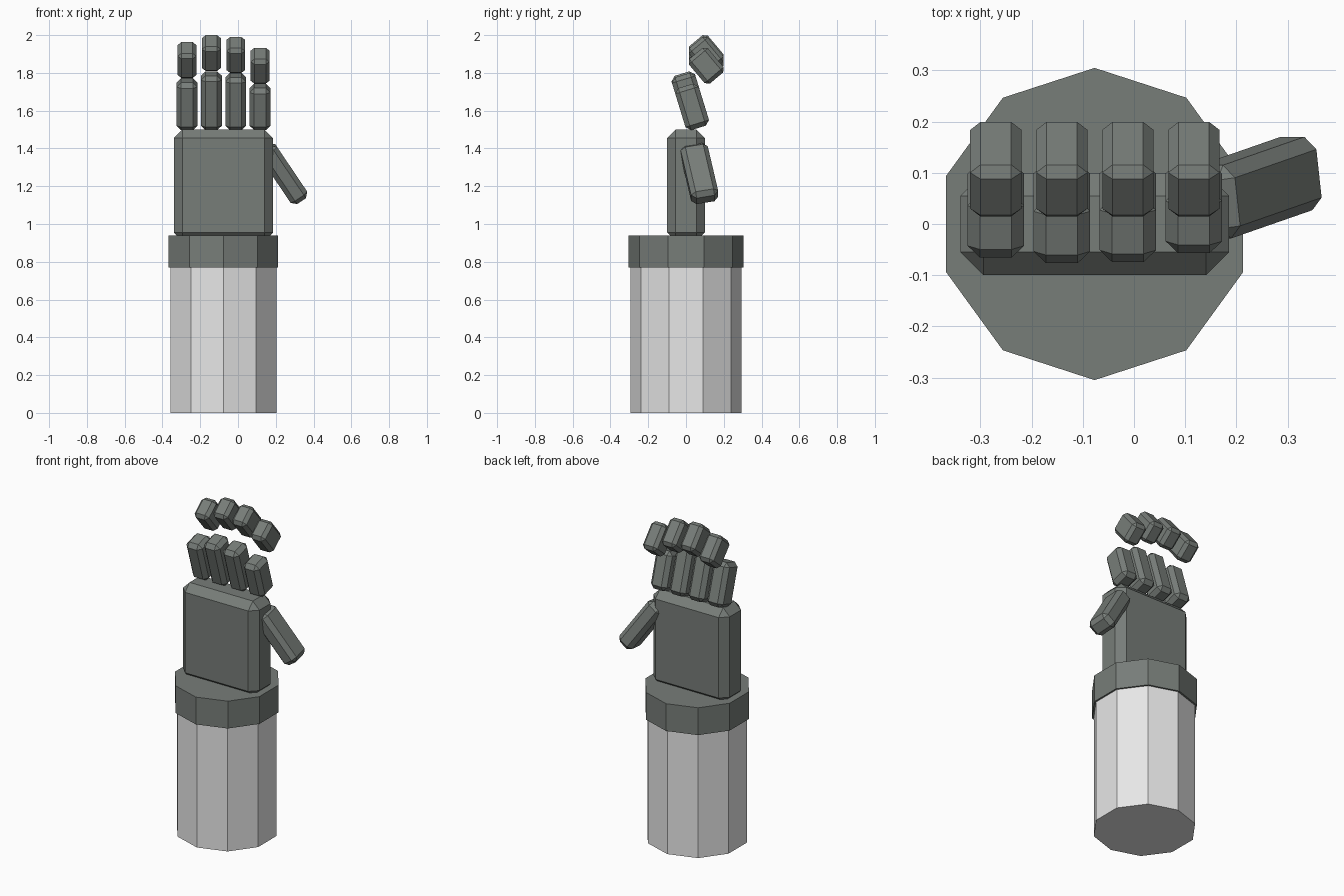
import bpy
import bmesh
from math import radians
from mathutils import Euler, Matrix

cube = bpy.data.objects.get("Cube")
if cube:
    bpy.data.objects.remove(cube, do_unlink=True)


def make_material(name, color):
    mat = bpy.data.materials.new(name)
    mat.use_nodes = True
    mat.diffuse_color = color
    mat.node_tree.nodes["Principled BSDF"].inputs["Base Color"].default_value = color
    return mat


glove_grey = make_material("dark_grey_green", (0.185, 0.205, 0.19, 1))
sleeve_grey = make_material("light_grey", (0.8, 0.8, 0.8, 1))


def finish(bm, name, mat):
    mesh = bpy.data.meshes.new(name)
    bm.to_mesh(mesh)
    bm.free()
    mesh.materials.append(mat)
    obj = bpy.data.objects.new(name, mesh)
    bpy.context.collection.objects.link(obj)
    return obj


def decagon_prism(name, radius, z0, z1, mat):
    """Ten-sided column with a corner pointing forward and back."""
    bm = bmesh.new()
    place = Matrix.Translation((-0.077, 0, (z0 + z1) / 2)) @ Matrix.Rotation(radians(18), 4, "Z")
    bmesh.ops.create_cone(bm, cap_ends=True, segments=10, radius1=radius,
                          radius2=radius, depth=z1 - z0, matrix=place)
    # Put a corner on the y axis whatever the primitive's starting angle
    offset = min(abs(v.co.x + 0.077) for v in bm.verts)
    if offset > 0.01:
        bmesh.ops.rotate(bm, verts=bm.verts, cent=(-0.077, 0, 0),
                         matrix=Matrix.Rotation(radians(18), 3, "Z"))
    return finish(bm, name, mat)


def chamfered_box(name, center, size, chamfer, tilt=(0, 0, 0)):
    """Box with flat chamfers on every edge, then tilted in degrees."""
    bm = bmesh.new()
    bmesh.ops.create_cube(bm, size=1)
    bmesh.ops.scale(bm, vec=size, verts=bm.verts)
    bmesh.ops.bevel(bm, geom=bm.edges[:], offset=chamfer, segments=1,
                    affect="EDGES", profile=0.5)
    obj = finish(bm, name, glove_grey)
    obj.location = center
    obj.rotation_euler = Euler([radians(a) for a in tilt])
    return obj


# Forearm sleeve and cuff
decagon_prism("sleeve", 0.294, 0, 0.77, sleeve_grey)
decagon_prism("cuff", 0.305, 0.77, 0.94, glove_grey)

# Palm, its base sunk into the cuff
chamfered_box("palm", (-0.077, 0, 1.205), (0.525, 0.2, 0.59), 0.045)

# Four curled fingers: x position, top of the lower joint, top of the tip
fingers = {
    "little": (-0.27, 1.772, 1.963),
    "ring": (-0.141, 1.808, 2.0),
    "middle": (-0.012, 1.8, 1.99),
    "index": (0.117, 1.743, 1.933),
}
base_z = 1.497
for name, (x, joint_top, tip_top) in fingers.items():
    height = joint_top - base_z
    length = (height - 0.024) / 0.956
    lean = 0.06 - 0.145 * length
    chamfered_box(name + "_finger_lower", (x, lean + 0.006, base_z + height / 2),
                  (0.11, 0.13, length), 0.024, (17, 0, 0))
    chamfered_box(name + "_finger_tip", (x, 0.107, tip_top - 0.095),
                  (0.1, 0.132, 0.17), 0.02, (40, 0, 0))

# Thumb slanting down and outward
chamfered_box("thumb", (0.238, 0.071, 1.267), (0.106, 0.146, 0.34), 0.025, (11, -34, 0))
